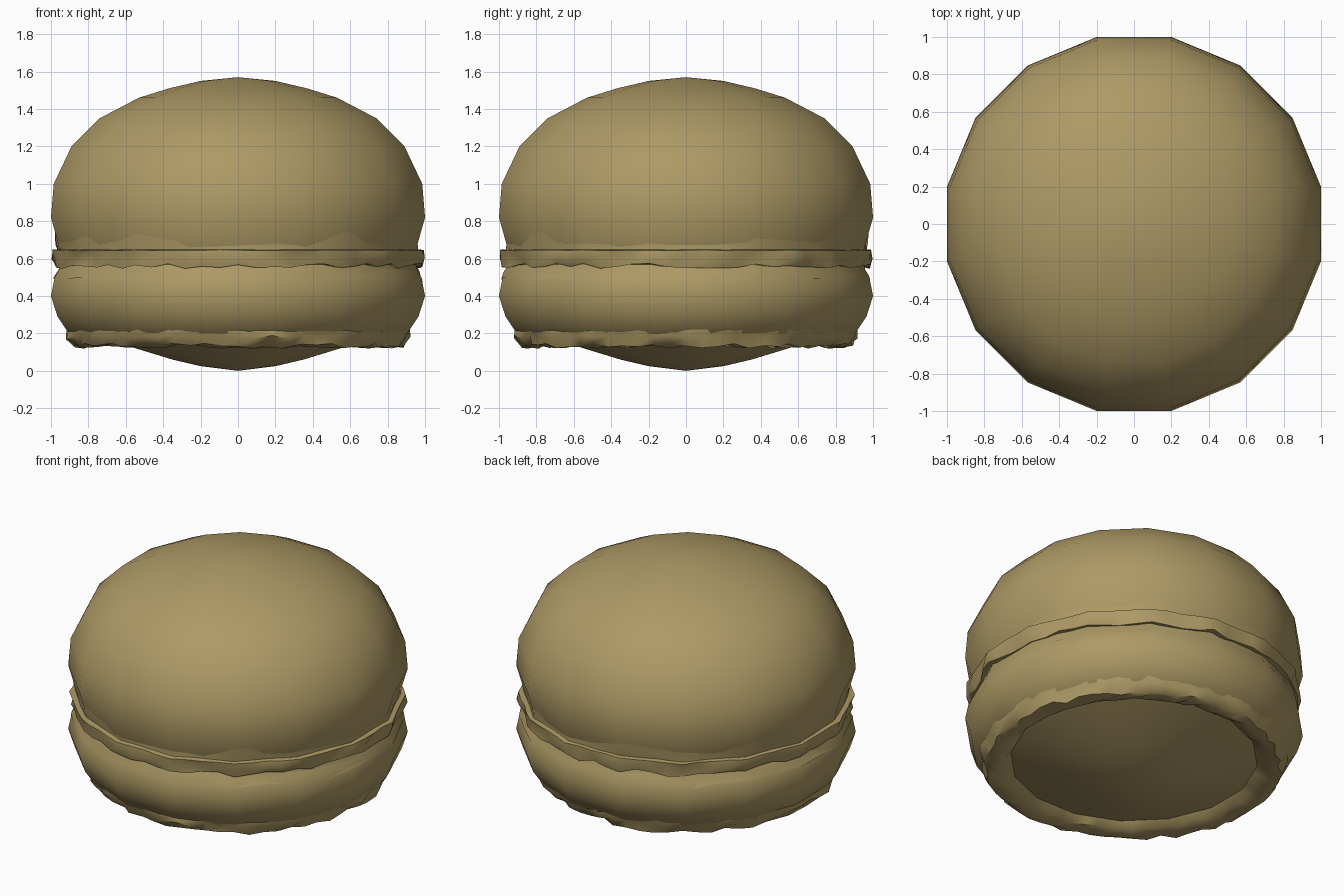
import bpy
import math
import random
from mathutils import Vector

random.seed(7)
cube = bpy.data.objects.get("Cube")
if cube:
    bpy.data.objects.remove(cube, do_unlink=True)

SIDES = 16
biscuit = bpy.data.materials.new("biscuit_tan")
biscuit.use_nodes = True
tan = (0.42, 0.32, 0.13, 1)
biscuit.diffuse_color = tan
biscuit.node_tree.nodes["Principled BSDF"].inputs["Base Color"].default_value = tan


def clamp(v):
    return max(-1.0, min(1.0, v))


def lathe(name, profile, segments, offset=0.0, angle=60):
    """Revolve (flat radius, z, radius jitter, z jitter) points on a 16-sided plan."""
    verts, faces, rings = [], [], []
    half = math.pi / SIDES
    for r, z, dr, dz in profile:
        if r == 0:
            rings.append([len(verts)] * segments)
            verts.append(Vector((0, 0, z)))
            continue
        ring = []
        for i in range(segments):
            a = (i + offset) * 2 * math.pi / segments
            local = (a + half) % (2 * half) - half
            rad = r / math.cos(local) + random.uniform(-dr, dr)
            ring.append(len(verts))
            verts.append(Vector((clamp(rad * math.cos(a)), clamp(rad * math.sin(a)),
                                 z + random.uniform(-dz, dz))))
        rings.append(ring)
    for low, high in zip(rings, rings[1:]):
        for i in range(segments):
            j = (i + 1) % segments
            quad = [low[i], low[j], high[j], high[i]]
            faces.append(list(dict.fromkeys(quad)))
    mesh = bpy.data.meshes.new(name)
    mesh.from_pydata(verts, [], faces)
    mesh.materials.append(biscuit)
    mesh.update()
    obj = bpy.data.objects.new(name, mesh)
    bpy.context.collection.objects.link(obj)
    bpy.ops.object.select_all(action='DESELECT')
    obj.select_set(True)
    bpy.context.view_layer.objects.active = obj
    bpy.ops.object.shade_smooth_by_angle(angle=math.radians(angle))
    return obj


def smooth_points(pairs):
    return [(r, z, 0, 0) for r, z in pairs]


# Domed upper shell
lathe("upper_shell", smooth_points([
    (0.93, 0.6), (0.955, 0.66), (1.0, 0.82), (0.985, 1.0), (0.89, 1.2),
    (0.74, 1.35), (0.53, 1.46), (0.37, 1.51), (0.2, 1.55), (0, 1.57)]), SIDES, 0.5)

# Rumpled hem where the upper shell meets its frill
lathe("upper_hem", [
    (0.96, 0.64, 0.006, 0), (0.966, 0.69, 0.012, 0.02), (0.98, 0.78, 0.004, 0.03)], 32)

# Ruffled frill around the middle
lathe("middle_frill", [
    (0.92, 0.565, 0, 0), (0.975, 0.56, 0.012, 0.014), (0.985, 0.605, 0.015, 0.012),
    (0.99, 0.645, 0.006, 0.003), (0.93, 0.652, 0, 0)], 64, 0, 40)

# Rounded lower shell
lathe("lower_shell", smooth_points([
    (0.85, 0.17), (0.905, 0.2), (0.965, 0.29), (1.0, 0.4), (0.98, 0.5), (0.94, 0.57)]),
    SIDES, 0.5)

# Rumpled hem under the middle frill
lathe("lower_hem", [
    (0.985, 0.48, 0.004, 0.025), (0.968, 0.53, 0.012, 0.01), (0.95, 0.57, 0, 0)][::-1], 32)

# Crumbly frill around the foot
lathe("foot_frill", [
    (0.73, 0.18, 0, 0), (0.77, 0.145, 0.012, 0.01), (0.83, 0.13, 0.015, 0.012),
    (0.875, 0.135, 0.02, 0.014), (0.905, 0.18, 0.018, 0.014),
    (0.915, 0.22, 0.006, 0.015)], 64, 0, 40)

# Shallow curved underside
lathe("underside", smooth_points([
    (0, 0), (0.2, 0.025), (0.35, 0.06), (0.53, 0.115), (0.68, 0.165), (0.78, 0.2)]),
    SIDES, 0.5)
